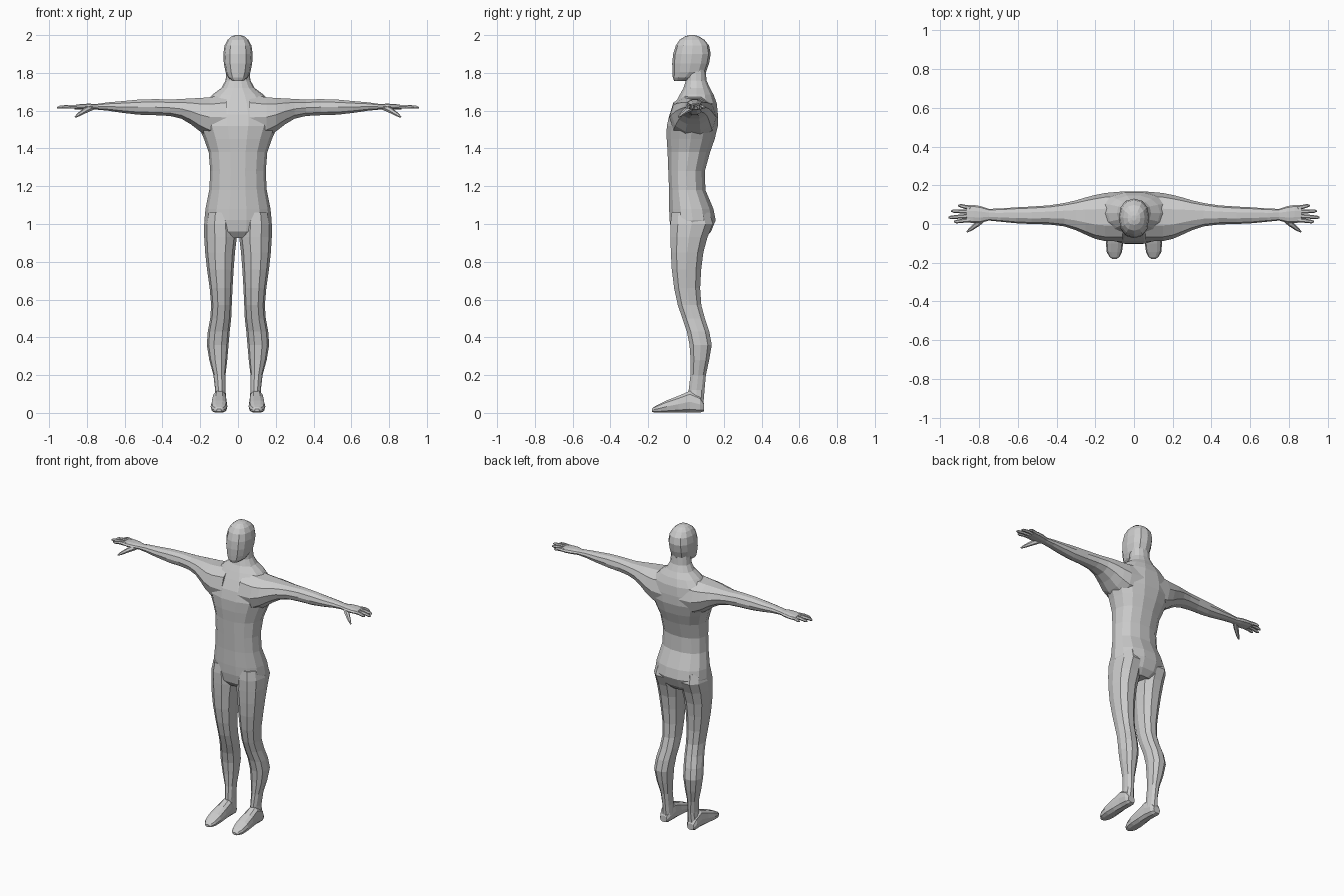
import bpy, bmesh, math
from mathutils import Vector

skin = bpy.data.materials.new("plain grey")
skin.diffuse_color = (0.6, 0.6, 0.6, 1)


def finish(name, bm):
    bmesh.ops.recalc_face_normals(bm, faces=bm.faces)
    me = bpy.data.meshes.new(name)
    bm.to_mesh(me)
    bm.free()
    me.materials.append(skin)
    ob = bpy.data.objects.new(name, me)
    bpy.context.collection.objects.link(ob)
    return ob


def loft(name, axis, rings, sides=12, power=0.9, mirror=1):
    """Skin rings (position, u min, u max, v min, v max) set across an axis."""
    bm = bmesh.new()
    loops = []
    for p, u0, u1, v0, v1 in rings:
        loop = []
        for i in range(sides):
            a = 2 * math.pi * i / sides
            c, s = math.cos(a), math.sin(a)
            u = (u0 + u1) / 2 + (u1 - u0) / 2 * math.copysign(abs(c) ** power, c)
            v = (v0 + v1) / 2 + (v1 - v0) / 2 * math.copysign(abs(s) ** power, s)
            x, y, z = {"x": (p, u, v), "y": (u, p, v), "z": (u, v, p)}[axis]
            loop.append(bm.verts.new((x * mirror, y, z)))
        loops.append(loop)
    for a, b in zip(loops, loops[1:]):
        for i in range(sides):
            j = (i + 1) % sides
            bm.faces.new((a[i], a[j], b[j], b[i]))
    bm.faces.new(loops[0])
    bm.faces.new(loops[-1])
    return finish(name, bm)


def finger(name, points, mirror):
    """Tapered tube through points (x, y, z, radius)."""
    bm = bmesh.new()
    d = (Vector(points[-1][:3]) - Vector(points[0][:3])).normalized()
    side = d.cross(Vector((0, 0, 1))).normalized()
    up = side.cross(d)
    loops = []
    for x, y, z, r in points:
        loop = []
        for i in range(6):
            a = math.pi * i / 3
            q = Vector((x, y, z)) + side * math.cos(a) * r + up * math.sin(a) * r
            q.x *= mirror
            loop.append(bm.verts.new(q))
        loops.append(loop)
    for a, b in zip(loops, loops[1:]):
        for i in range(6):
            j = (i + 1) % 6
            bm.faces.new((a[i], a[j], b[j], b[i]))
    bm.faces.new(loops[0])
    bm.faces.new(loops[-1])
    return finish(name, bm)


def sym(p, half, v0, v1):
    return (p, -half, half, v0, v1)


# Torso from hips to neck
body = loft("body", "z", [
    sym(0.925, 0.10, -0.05, 0.10), sym(0.96, 0.165, -0.08, 0.135),
    sym(1.02, 0.178, -0.09, 0.16), sym(1.08, 0.172, -0.092, 0.148),
    sym(1.18, 0.152, -0.092, 0.105), sym(1.28, 0.147, -0.096, 0.102),
    sym(1.38, 0.155, -0.10, 0.13), sym(1.45, 0.18, -0.105, 0.155),
    sym(1.52, 0.21, -0.105, 0.172), sym(1.58, 0.21, -0.09, 0.172),
    sym(1.64, 0.18, -0.06, 0.165), sym(1.685, 0.135, -0.035, 0.148),
    sym(1.72, 0.088, -0.015, 0.128), sym(1.76, 0.066, -0.002, 0.11),
    sym(1.82, 0.06, 0.0, 0.105)], sides=14)

parts = []
# Head with a forward chin
parts.append(loft("head", "z", [
    sym(1.757, 0.028, -0.062, -0.005), sym(1.775, 0.052, -0.07, 0.06),
    sym(1.805, 0.066, -0.072, 0.106), sym(1.85, 0.075, -0.073, 0.122),
    sym(1.90, 0.078, -0.068, 0.131), sym(1.945, 0.071, -0.054, 0.122),
    sym(1.975, 0.055, -0.034, 0.098), sym(1.994, 0.033, -0.005, 0.067),
    sym(2.0, 0.012, 0.018, 0.045)], power=0.85))

for side, m in (("right", 1), ("left", -1)):
    # Shoulder, arm, wrist and palm
    parts.append(loft(side + "_arm", "x", [
        (0.06, -0.09, 0.168, 1.44, 1.69), (0.15, -0.088, 0.160, 1.455, 1.676),
        (0.20, -0.077, 0.150, 1.485, 1.671), (0.25, -0.055, 0.137, 1.525, 1.668),
        (0.30, -0.032, 0.122, 1.555, 1.664), (0.36, -0.012, 0.108, 1.570, 1.661),
        (0.44, -0.002, 0.096, 1.574, 1.663), (0.53, 0.0, 0.090, 1.577, 1.660),
        (0.61, 0.004, 0.086, 1.587, 1.652), (0.69, 0.012, 0.080, 1.599, 1.645),
        (0.75, 0.018, 0.078, 1.605, 1.636), (0.79, 0.006, 0.092, 1.604, 1.638),
        (0.83, 0.004, 0.099, 1.605, 1.636), (0.865, 0.010, 0.096, 1.607, 1.631)],
        sides=10, mirror=m))
    # Fingers: base y, tip x, tip y
    for i, (by, tx, ty) in enumerate([(0.021, 0.930, 0.012), (0.042, 0.958, 0.034),
                                      (0.064, 0.944, 0.067), (0.084, 0.908, 0.095)]):
        parts.append(finger(f"{side}_finger_{i + 1}", [
            (0.845, by, 1.621, 0.0115), ((0.845 + tx) / 2, (by + ty) / 2, 1.622, 0.0105),
            (tx - 0.012, ty, 1.618, 0.009), (tx, ty, 1.616, 0.004)], m))
    # Thumb
    parts.append(finger(side + "_thumb", [
        (0.775, 0.032, 1.618, 0.017), (0.81, 0.0, 1.600, 0.0145),
        (0.845, -0.028, 1.578, 0.0095), (0.862, -0.040, 1.566, 0.004)], m))
    # Leg from hip to ankle
    parts.append(loft(side + "_leg", "z", [
        (0.052, 0.061, 0.128, 0.016, 0.094), (0.12, 0.066, 0.121, 0.012, 0.100),
        (0.20, 0.066, 0.130, 0.022, 0.107), (0.28, 0.057, 0.152, 0.022, 0.125),
        (0.36, 0.050, 0.165, 0.016, 0.139), (0.43, 0.044, 0.160, 0.002, 0.126),
        (0.50, 0.036, 0.147, -0.022, 0.103), (0.57, 0.033, 0.142, -0.046, 0.084),
        (0.66, 0.029, 0.150, -0.066, 0.078), (0.76, 0.023, 0.164, -0.079, 0.084),
        (0.85, 0.016, 0.174, -0.084, 0.096), (0.93, 0.006, 0.179, -0.087, 0.118),
        (1.00, 0.012, 0.179, -0.088, 0.148), (1.06, 0.025, 0.165, -0.08, 0.13)],
        sides=10, mirror=m))
    # Foot from heel to toe
    parts.append(loft(side + "_foot", "y", [
        (0.096, 0.075, 0.125, 0.008, 0.05), (0.075, 0.062, 0.136, 0.0, 0.09),
        (0.02, 0.060, 0.136, 0.0, 0.118), (-0.04, 0.058, 0.141, 0.0, 0.092),
        (-0.10, 0.056, 0.145, 0.0, 0.068), (-0.145, 0.062, 0.141, 0.0, 0.046),
        (-0.17, 0.075, 0.126, 0.002, 0.032), (-0.18, 0.088, 0.113, 0.006, 0.022)],
        sides=10, power=0.75, mirror=m))

# Weld every part into one continuous figure
bpy.context.view_layer.objects.active = body
for part in parts:
    mod = body.modifiers.new("weld", 'BOOLEAN')
    mod.operation = 'UNION'
    mod.solver = 'EXACT'
    mod.object = part
    bpy.ops.object.modifier_apply(modifier=mod.name)
    bpy.data.objects.remove(part)
